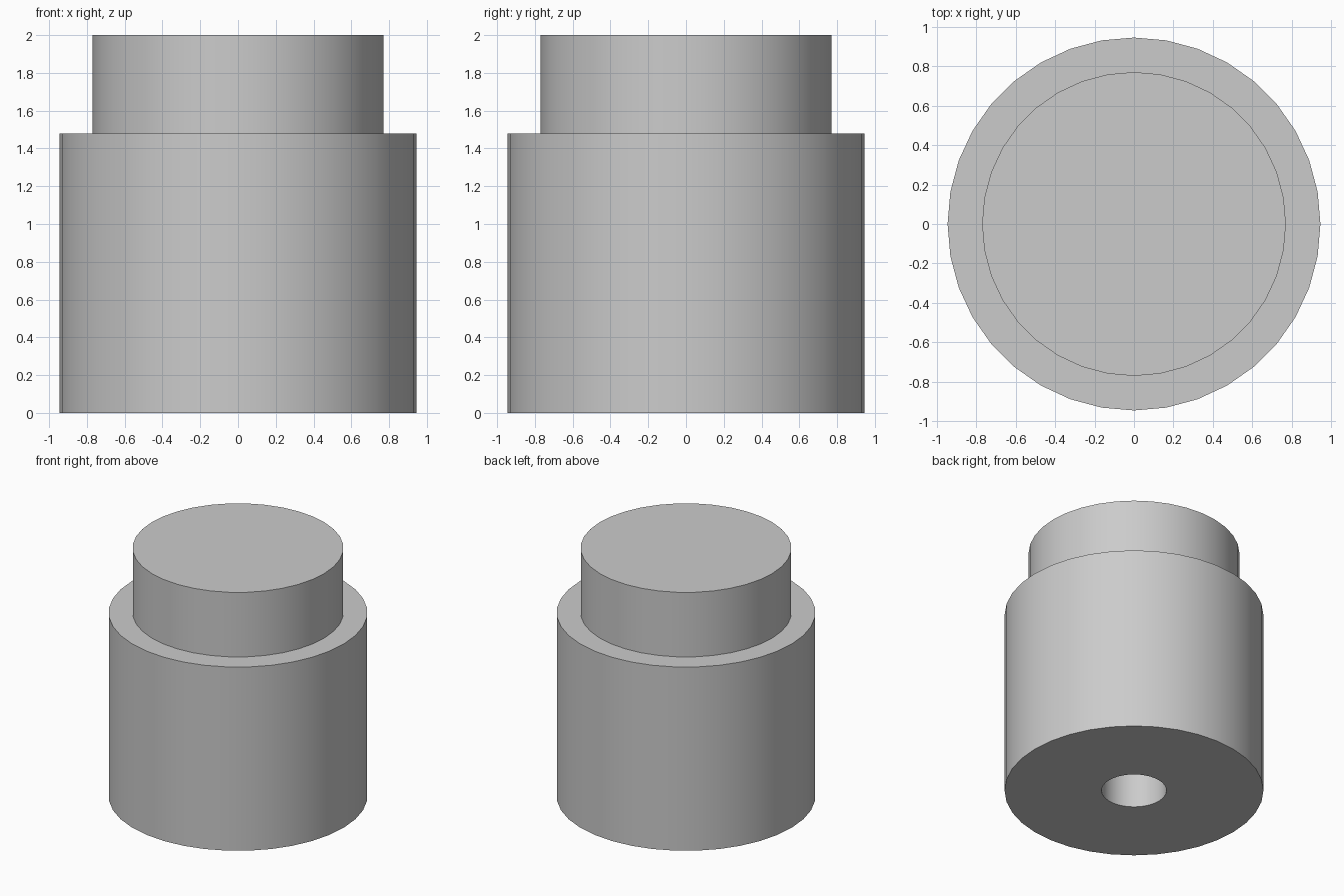
import bpy, bmesh, math

SIDES = 36

cube = bpy.data.objects.get("Cube")
if cube:
    bpy.data.objects.remove(cube, do_unlink=True)

grey = bpy.data.materials.new("light_grey")
grey.use_nodes = True
colour = (0.6, 0.6, 0.6, 1)
grey.diffuse_color = colour
grey.node_tree.nodes["Principled BSDF"].inputs["Base Color"].default_value = colour


def turned_solid(name, profile):
    """Revolve (radius, height) points around z and close both ends with flat caps."""
    bm = bmesh.new()
    rings = []
    for radius, height in profile:
        angles = [2 * math.pi * i / SIDES for i in range(SIDES)]
        rings.append([bm.verts.new((radius * math.cos(a), radius * math.sin(a), height))
                      for a in angles])
    for low, high in zip(rings, rings[1:]):
        for i in range(SIDES):
            j = (i + 1) % SIDES
            bm.faces.new((low[i], low[j], high[j], high[i]))
    bm.faces.new(rings[0])
    bm.faces.new(rings[-1])
    bmesh.ops.recalc_face_normals(bm, faces=bm.faces)
    mesh = bpy.data.meshes.new(name)
    bm.to_mesh(mesh)
    bm.free()
    mesh.materials.append(grey)
    obj = bpy.data.objects.new(name, mesh)
    bpy.context.collection.objects.link(obj)
    bpy.ops.object.select_all(action="DESELECT")
    obj.select_set(True)
    bpy.context.view_layer.objects.active = obj
    bpy.ops.object.shade_smooth_by_angle(angle=math.radians(30))
    return obj


# Blind bore, wide body, shoulder and narrower head as one closed solid
bore, body, head = 0.237, 0.945, 0.77
bore_depth, shoulder, top = 1.0, 1.48, 2.0
turned_solid("stepped_knob", [
    (bore, bore_depth), (bore, 0), (body, 0),
    (body, shoulder), (head, shoulder), (head, top),
])
